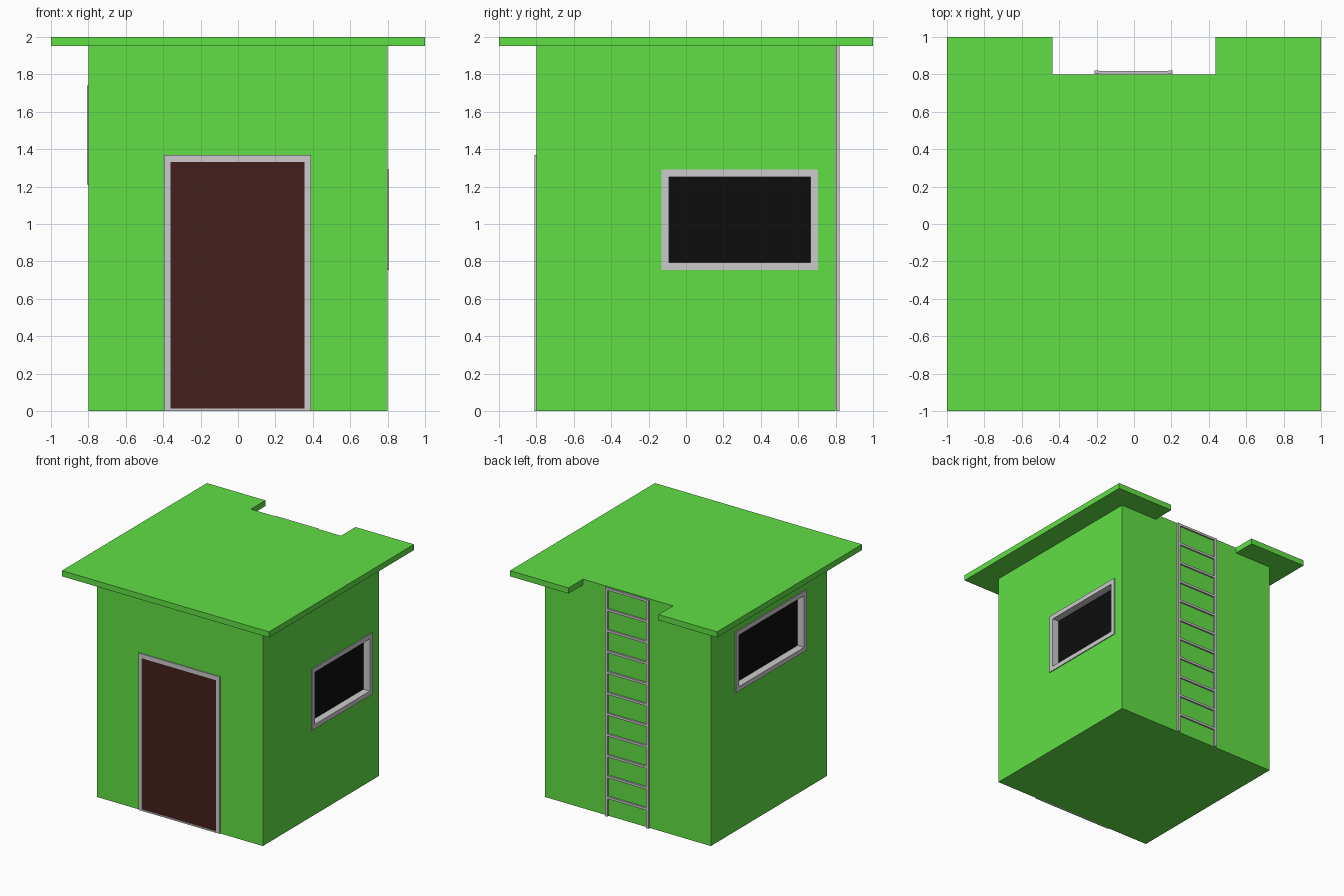
import bpy, bmesh

if "Cube" in bpy.data.objects:
    bpy.data.objects.remove(bpy.data.objects["Cube"])


def material(name, rgb):
    mat = bpy.data.materials.new(name)
    mat.diffuse_color = (*rgb, 1)
    mat.use_nodes = True
    mat.node_tree.nodes["Principled BSDF"].inputs["Base Color"].default_value = mat.diffuse_color
    return mat


GREEN = material("green_paint", (0.12, 0.74, 0.06))
BROWN = material("brown_wood", (0.056, 0.014, 0.012))
BLACK = material("dark_glass", (0.004, 0.004, 0.004))


def finish(name, bm, mat=None):
    bmesh.ops.recalc_face_normals(bm, faces=bm.faces)
    mesh = bpy.data.meshes.new(name)
    bm.to_mesh(mesh)
    bm.free()
    if mat:
        mesh.materials.append(mat)
    obj = bpy.data.objects.new(name, mesh)
    bpy.context.collection.objects.link(obj)
    return obj


def add_box(bm, lo, hi):
    verts = bmesh.ops.create_cube(bm, size=1)["verts"]
    for v in verts:
        v.co = [(a + b) / 2 + c * (b - a) for a, b, c in zip(lo, hi, v.co)]


def box(name, lo, hi, mat=None):
    bm = bmesh.new()
    add_box(bm, lo, hi)
    return finish(name, bm, mat)


def extrude_profile(name, points, depth, mat=None):
    """Extrude a closed 3D outline along the depth vector."""
    bm = bmesh.new()
    face = bm.faces.new([bm.verts.new(p) for p in points])
    new = bmesh.ops.extrude_face_region(bm, geom=[face], use_keep_orig=True)["geom"]
    bmesh.ops.translate(bm, vec=depth,
                        verts=[g for g in new if isinstance(g, bmesh.types.BMVert)])
    return finish(name, bm, mat)


def frame(name, rect, inner, place):
    """Rectangular ring; place(u, z, side) maps outer (1) and inner (0) planes."""
    bm = bmesh.new()

    def loop(r, side):
        u0, u1, z0, z1 = r
        return [bm.verts.new(place(u, z, side))
                for u, z in ((u0, z0), (u1, z0), (u1, z1), (u0, z1))]

    loops = [loop(rect, 1), loop(inner, 1), loop(inner, 0), loop(rect, 0)]
    for a, b in zip(loops, loops[1:] + loops[:1]):
        for i in range(4):
            j = (i + 1) % 4
            bm.faces.new((a[i], a[j], b[j], b[i]))
    return finish(name, bm)


# Walls
walls = box("walls", (-0.8, -0.8, 0), (0.8, 0.8, 1.95), GREEN)

# Roof slab with a notch for the ladder
outline = [(-1, -1), (1, -1), (1, 1), (0.435, 1), (0.435, 0.8),
           (-0.435, 0.8), (-0.435, 1), (-1, 1)]
extrude_profile("roof", [(x, y, 1.95) for x, y in outline], (0, 0, 0.05), GREEN)


# Recessed side windows
def window(name, s, y0, y1, z0, z1):
    xs = (s * 0.735, s * 0.808)
    b = 0.04
    frame(name + "_frame", (y0, y1, z0, z1), (y0 + b, y1 - b, z0 + b, z1 - b),
          lambda u, z, side: (xs[side], u, z))
    m = b / 2
    a, c = sorted((s * 0.735, s * 0.745))
    box(name + "_glass", (a, y0 + m, z0 + m), (c, y1 - m, z1 - m), BLACK)
    a, c = sorted((s * 0.735, s * 0.9))
    cutter = box(name + "_cutter", (a, y0 + m, z0 + m), (c, y1 - m, z1 - m))
    cutter.hide_render = True
    mod = walls.modifiers.new(name, "BOOLEAN")
    mod.operation, mod.solver, mod.object = "DIFFERENCE", "EXACT", cutter
    bpy.context.view_layer.objects.active = walls
    bpy.ops.object.modifier_apply(modifier=mod.name)
    bpy.data.objects.remove(cutter)


window("right_window", 1, -0.13, 0.705, 0.755, 1.29)
window("left_window", -1, -0.515, 0.465, 1.21, 1.74)

# Front door
frame("door_frame", (-0.395, 0.39, 0, 1.37), (-0.36, 0.355, 0.013, 1.332),
      lambda u, z, side: (u, (-0.79, -0.81)[side], z))
box("door", (-0.37, -0.803, 0.006), (0.365, -0.79, 1.34), BROWN)

# Ladder on the back wall
bm = bmesh.new()
for x in (-0.21, 0.185):
    add_box(bm, (x, 0.802, 0), (x + 0.022, 0.82, 1.995))
for i in range(11):
    z = 0.165 + 0.182 * i
    add_box(bm, (-0.195, 0.804, z - 0.01), (0.195, 0.818, z + 0.01))
finish("ladder", bm)
